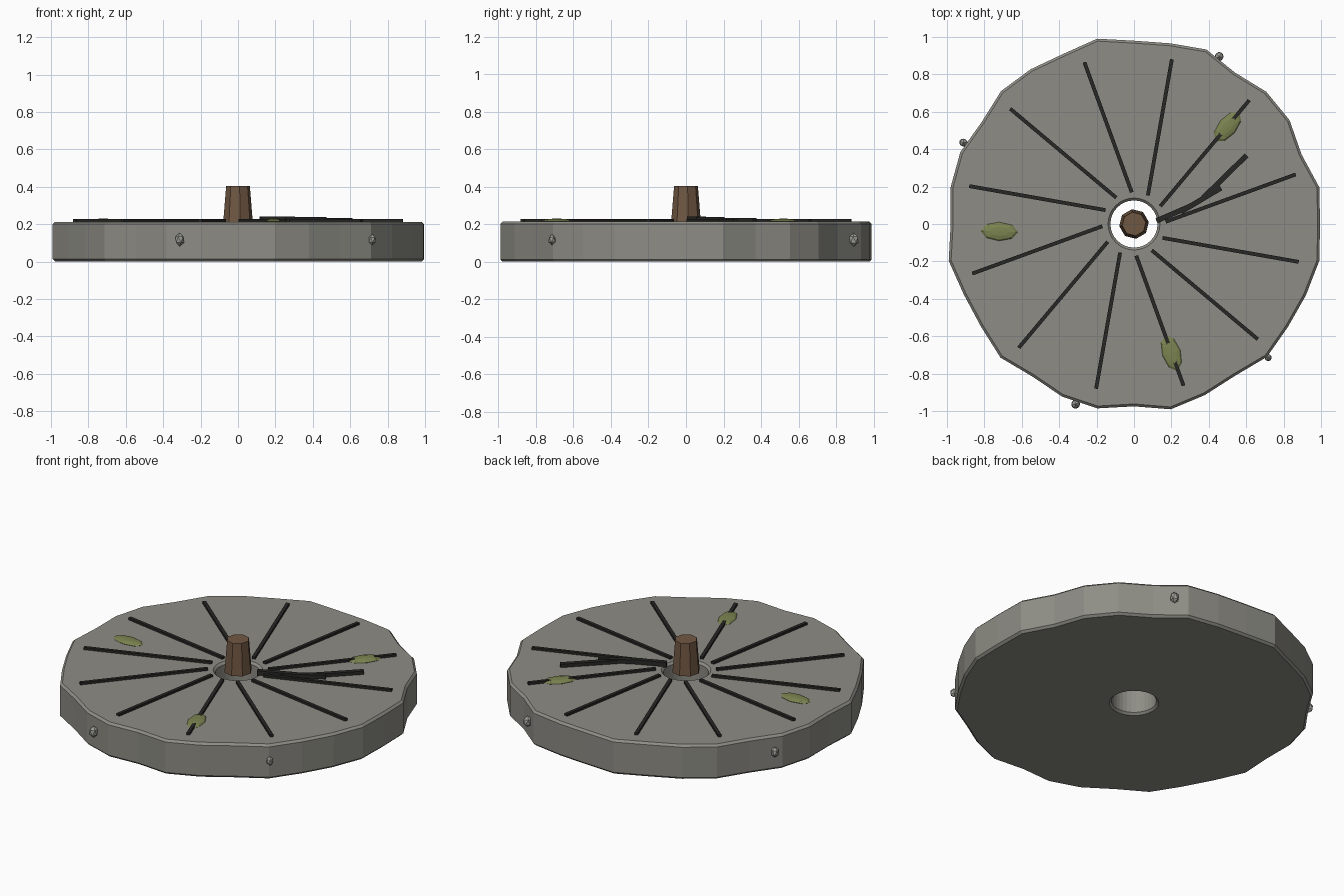
import bpy, bmesh, math
from mathutils import Vector

if "Cube" in bpy.data.objects:
    bpy.data.objects.remove(bpy.data.objects["Cube"])


def material(name, rgb):
    m = bpy.data.materials.new(name)
    m.diffuse_color = (*rgb, 1)
    m.use_nodes = True
    m.node_tree.nodes["Principled BSDF"].inputs["Base Color"].default_value = m.diffuse_color
    return m


STONE = material("stone", (0.27, 0.265, 0.235))
PEBBLE = material("pale_stone", (0.36, 0.36, 0.33))
DARK = material("dark", (0.02, 0.02, 0.019))
WOOD = material("wood", (0.16, 0.095, 0.055))
MOSS = material("moss", (0.2, 0.23, 0.08))


def finish(ob, name, mat):
    ob.name = name
    ob.data.materials.append(mat)
    return ob


def bar(name, center, length, width, z0, z1, angle):
    bpy.ops.mesh.primitive_cube_add(size=1, location=(center[0], center[1], (z0 + z1) / 2),
                                    rotation=(0, 0, angle))
    ob = bpy.context.object
    ob.scale = (length, width, z1 - z0)
    return finish(ob, name, DARK)


# Stone wheel: worn rim radii, bevelled edges and a round through hole
H, B = 0.213, 0.013
RADII = [0.995, 1.01, 0.97, 1.0, 1.0, 0.973, 1.01, 0.985,
         0.98, 1.01, 0.985, 0.995, 1.005, 0.98, 1.005, 1.0,
         0.98, 1.01, 0.985, 0.985, 1.01, 0.98, 1.0, 1.005,
         0.975, 1.01, 0.99, 0.975, 1.005, 0.99, 0.995, 1.01]
N = len(RADII)
HOLE = 0.126
# each ring: (base radius or None for the worn rim, radius offset, height)
PROFILE = [(None, -B, 0), (None, 0, B), (None, 0, H - B), (None, -B, H),
           (HOLE, B, H), (HOLE, 0, H - B), (HOLE, 0, B), (HOLE, B, 0)]
bm = bmesh.new()
rings = []
for base, off, z in PROFILE:
    ring = []
    for k in range(N):
        r = (RADII[k] if base is None else base) + off
        a = 2 * math.pi * k / N
        ring.append(bm.verts.new((r * math.cos(a), r * math.sin(a), z)))
    rings.append(ring)
for i, lo in enumerate(rings):
    hi = rings[(i + 1) % len(rings)]
    for k in range(N):
        j = (k + 1) % N
        bm.faces.new((lo[k], lo[j], hi[j], hi[k]))
bmesh.ops.recalc_face_normals(bm, faces=bm.faces)
me = bpy.data.meshes.new("millstone")
bm.to_mesh(me)
bm.free()
wheel = bpy.data.objects.new("millstone", me)
bpy.context.collection.objects.link(wheel)
finish(wheel, "millstone", STONE)

# Twelve dressing grooves, each skewed five degrees from radial
for k in range(12):
    a = math.radians(15 + 30 * k)
    bar(f"groove_{k + 1}", (0.535 * math.cos(a), 0.535 * math.sin(a)),
        0.74, 0.02, 0.205, 0.227, a + math.radians(5))

# Crack made of three overlapping strips
CRACK = [((0.12, 0.017), (0.30, 0.095), 0.24),
         ((0.25, 0.065), (0.465, 0.193), 0.238),
         ((0.37, 0.14), (0.602, 0.367), 0.234)]
for i, (p, q, top) in enumerate(CRACK):
    p, q = Vector(p), Vector(q)
    d = q - p
    bar(f"crack_{i + 1}", (p + q) / 2, d.length, 0.028, 0.208, top, math.atan2(d.y, d.x))

# Tapered eight-sided wooden spindle
bpy.ops.mesh.primitive_cone_add(vertices=8, radius1=0.08, radius2=0.064, depth=0.195,
                                location=(0, 0, 0.307), rotation=(0, 0, math.radians(8)))
finish(bpy.context.object, "spindle", WOOD)

# Moss patches: flattened low-poly ellipsoids
for i, (x, y, deg) in enumerate([(0.5, 0.52, 50), (-0.72, -0.04, 178), (0.2, -0.69, -72)]):
    bpy.ops.mesh.primitive_uv_sphere_add(segments=8, ring_count=6, radius=1,
                                         location=(x, y, 0.216),
                                         rotation=(0, 0, math.radians(deg)))
    ob = bpy.context.object
    ob.scale = (0.1, 0.05, 0.014)
    finish(ob, f"moss_{i + 1}", MOSS)

# Small stone chips on the rim
for i, (x, y, s) in enumerate([(0.455, 0.895, 1), (-0.912, 0.435, 0.9),
                               (-0.312, -0.963, 1), (0.717, -0.714, 0.8)]):
    bpy.ops.mesh.primitive_ico_sphere_add(subdivisions=1, radius=1, location=(x, y, 0.117),
                                          rotation=(0, 0, math.atan2(y, x)))
    ob = bpy.context.object
    ob.scale = (0.028 * s, 0.026 * s, 0.036 * s)
    finish(ob, f"chip_{i + 1}", PEBBLE)
